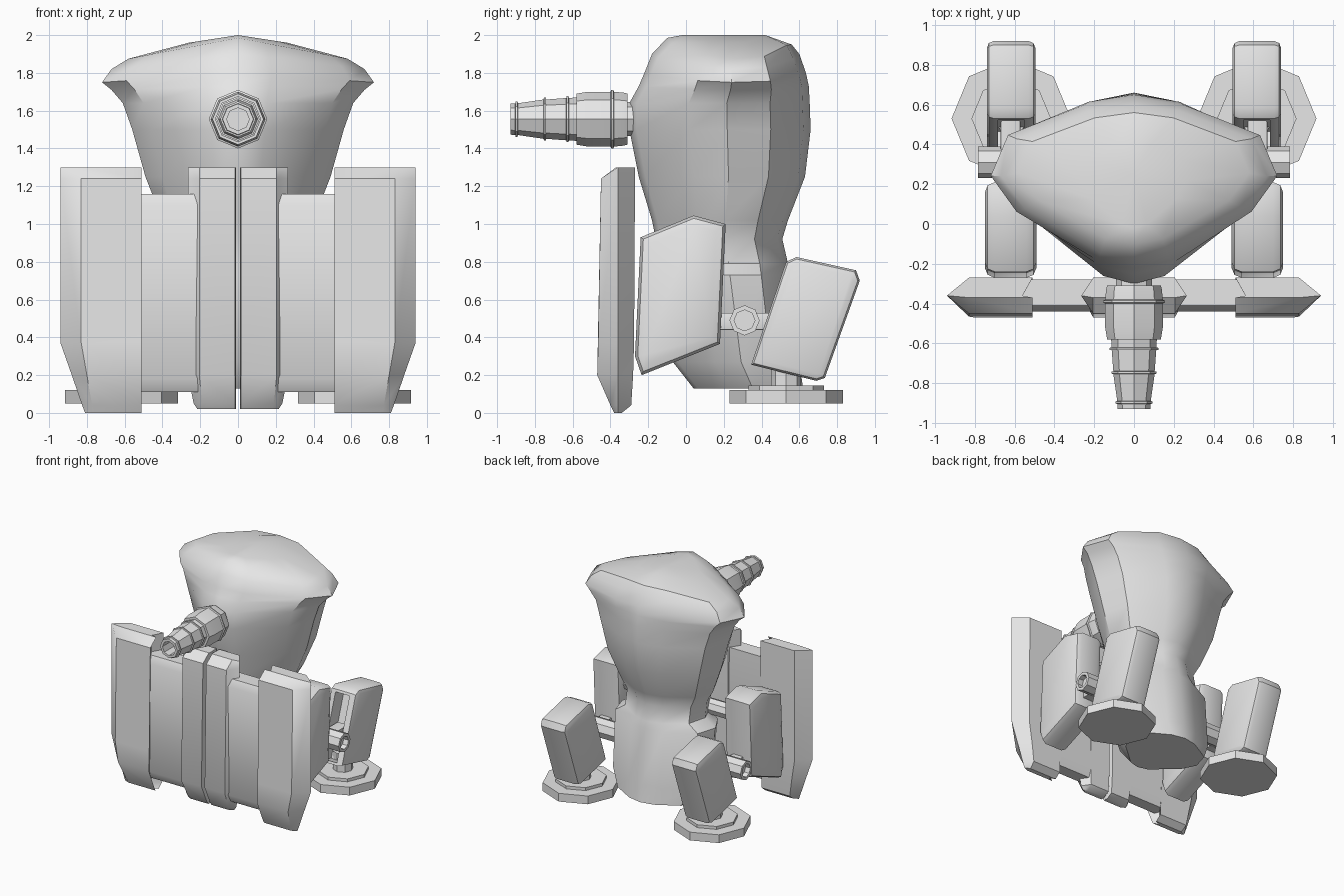
import bpy, bmesh, math
from mathutils import Vector, Matrix

cube = bpy.data.objects.get("Cube")
if cube:
    bpy.data.objects.remove(cube, do_unlink=True)

GREY = 0.8
metal = bpy.data.materials.new("plain grey")
metal.use_nodes = True
metal.diffuse_color = (GREY, GREY, GREY, 1)
metal.node_tree.nodes["Principled BSDF"].inputs["Base Color"].default_value = (GREY, GREY, GREY, 1)
parts = []


def finish(name, bm, mirror=False):
    bmesh.ops.recalc_face_normals(bm, faces=bm.faces)
    mesh = bpy.data.meshes.new(name)
    bm.to_mesh(mesh)
    bm.free()
    mesh.materials.append(metal)
    obj = bpy.data.objects.new(name, mesh)
    bpy.context.collection.objects.link(obj)
    if mirror:
        mod = obj.modifiers.new("Mirror", "MIRROR")
        mod.use_mirror_merge = False
    parts.append(obj)
    return obj


def loft(rings, close_ends=True):
    """Skin a list of equal-length closed rings."""
    bm = bmesh.new()
    loops = [[bm.verts.new(p) for p in ring] for ring in rings]
    n = len(loops[0])
    for a, b in zip(loops, loops[1:]):
        for i in range(n):
            j = (i + 1) % n
            bm.faces.new((a[i], a[j], b[j], b[i]))
    if close_ends:
        bm.faces.new(loops[0])
        bm.faces.new(loops[-1])
    return bm, loops


def lathe(name, profile, centre, axis, sides=8, mirror=False):
    """Turn (distance, radius) pairs around the x, y or z axis."""
    rings = []
    for d, r in profile:
        ring = []
        for i in range(sides):
            a = 2 * math.pi * i / sides
            u, v = r * math.cos(a), r * math.sin(a)
            p = {"x": (d, u, v), "y": (u, d, v), "z": (u, v, d)}[axis]
            ring.append(Vector(p) + Vector(centre))
        rings.append(ring)
    bm, _ = loft(rings)
    return finish(name, bm, mirror)


def prism(outline, x0, x1, bevel):
    """Extrude a side outline across x and chamfer its rims."""
    bm, _ = loft([[(x, y, z) for y, z in outline] for x in (x0, x1)])
    rims = [e for e in bm.edges if abs(e.verts[0].co.x - e.verts[1].co.x) < 1e-5]
    bmesh.ops.bevel(bm, geom=rims, offset=bevel, segments=2, affect="EDGES", profile=0.5)
    bmesh.ops.recalc_face_normals(bm, faces=bm.faces)
    return bm


# Head and body: one half-outline scaled for every level
HALF = [(0, 0), (.25, .04), (.82, .33), (1, .54), (.88, .78), (.34, .96), (0, 1)]
LEVELS = [  # height, front y, back y, half width, drop at the sides
    (.13, .04, .62, .34, 0), (.27, -.07, .6, .42, 0), (.73, -.14, .55, .44, 0),
    (.79, -.14, .54, .34, 0), (.92, -.16, .51, .34, 0), (1.02, -.18, .54, .4, 0),
    (1.25, -.25, .63, .49, 0), (1.5, -.3, .66, .56, 0), (1.64, -.3, .655, .61, 0),
    (1.73, -.25, .65, .67, .02), (1.8, -.22, .635, .72, .05),
    (1.9, -.18, .6, .67, .08), (1.985, -.1, .56, .58, .11),
]


def body_ring(z, front, back, width, drop):
    half = [(fx * width, front + fy * (back - front), z - drop * fx) for fx, fy in HALF]
    return half + [(-x, y, h) for x, y, h in half[-2:0:-1]]


bm, loops = loft([body_ring(*level) for level in LEVELS], close_ends=False)
bm.faces.new(loops[0])
for v in loops[-1]:
    if v.co.x == 0 and v.co.y > 0:
        v.co.z -= .035
ridge = body_ring(2.0, -.02, .42, .26, .04)
crown = [bm.verts.new(p) for p in ridge]
count = len(crown)
for i in range(count):
    j = (i + 1) % count
    bm.faces.new((loops[-1][i], loops[-1][j], crown[j], crown[i]))
top = bm.verts.new((0, .25, 2.0))
for i in range(count):
    bm.faces.new((crown[i], crown[(i + 1) % count], top))
finish("head_and_body", bm)

# Barrel with collars and an open muzzle
lathe("barrel", [
    (-.2, .09), (-.31, .09), (-.31, .135), (-.33, .14), (-.38, .145), (-.385, .155),
    (-.395, .155), (-.4, .145), (-.52, .145), (-.58, .135), (-.58, .115), (-.62, .112),
    (-.622, .122), (-.632, .122), (-.634, .112), (-.74, .104), (-.742, .114),
    (-.752, .114), (-.754, .104), (-.89, .084), (-.892, .094), (-.902, .094),
    (-.904, .084), (-.93, .082), (-.93, .06), (-.8, .06)], (0, 0, 1.555), "y")


# Shield panels: six-sided columns with chamfered ends
def panel(name, x_in, x_out, tip_in, tip_out, rows):
    rings = []
    for z, front, back, cut in rows:
        mid = -.36
        rings.append([(x_in, front, z), (x_out - cut * .5, front, z),
                      (tip_out - cut, mid, z), (x_out - cut * .5, back, z),
                      (x_in, back, z), (tip_in, mid, z)])
    bm, _ = loft(rings)
    finish(name, bm, mirror=True)


panel("shield_outer_panel", .51, .83, .56, .94, [
    (0, -.38, -.34, .13), (.04, -.40, -.29, .115), (.2, -.47, -.28, .06),
    (.37, -.465, -.275, 0), (1.24, -.45, -.27, 0), (1.3, -.37, -.27, 0)])
panel("shield_middle_panel", .18, .57, .18, .57, [
    (.11, -.40, -.3, 0), (.18, -.44, -.28, 0), (1.1, -.44, -.28, 0), (1.16, -.41, -.28, 0)])
panel("shield_centre_strip", .015, .205, .01, .265, [
    (.02, -.38, -.34, .05), (.05, -.40, -.29, .03), (.2, -.47, -.28, 0),
    (1.24, -.45, -.27, 0), (1.3, -.37, -.27, 0)])

# Front limbs behind the shield
ARM = [(-.24, .93), (.04, 1.045), (.21, 1.0), (.18, .365), (-.235, .2), (-.27, .3)]
finish("front_limb", prism(ARM, .49, .75, .05), mirror=True)
lathe("front_limb_axle", [(.2, .065), (.56, .065)], (0, .08, .82), "x", mirror=True)

# Rear legs with a slot sunk into the front face
LEG = [(.53, .8), (.585, .825), (.9, .755), (.92, .7), (.735, .185), (.69, .17), (.345, .255)]
bm = prism(LEG, .495, .74, .035)
bm.faces.ensure_lookup_table()
face = max((f for f in bm.faces if f.normal.y < -.8), key=lambda f: f.calc_area())
bmesh.ops.inset_region(bm, faces=[face], thickness=.03)
pushed = bmesh.ops.extrude_discrete_faces(bm, faces=[face])["faces"][0]
bmesh.ops.translate(bm, verts=pushed.verts, vec=-pushed.normal * .12)
finish("rear_leg", bm, mirror=True)

# Hinge and link joining each rear leg to the body
lathe("rear_leg_axle", [(.36, .08), (.785, .08), (.785, .055), (.74, .055)],
      (0, .31, .49), "x", mirror=True)
LINK = [(.18, .44), (.18, .53), (.52, .53), (.52, .44)]
finish("rear_leg_link", prism(LINK, .57, .67, .008), mirror=True)

# Feet: stepped octagonal pads
lathe("foot_pad", [(.05, .3), (.12, .3), (.12, .2), (.145, .2), (.145, .08), (.3, .08)],
      (.617, .53, 0), "z", mirror=True)

# Smooth shading that keeps the hard edges
bpy.ops.object.select_all(action="DESELECT")
for obj in parts:
    obj.select_set(True)
bpy.context.view_layer.objects.active = parts[0]
bpy.ops.object.shade_smooth_by_angle(angle=math.radians(35))
